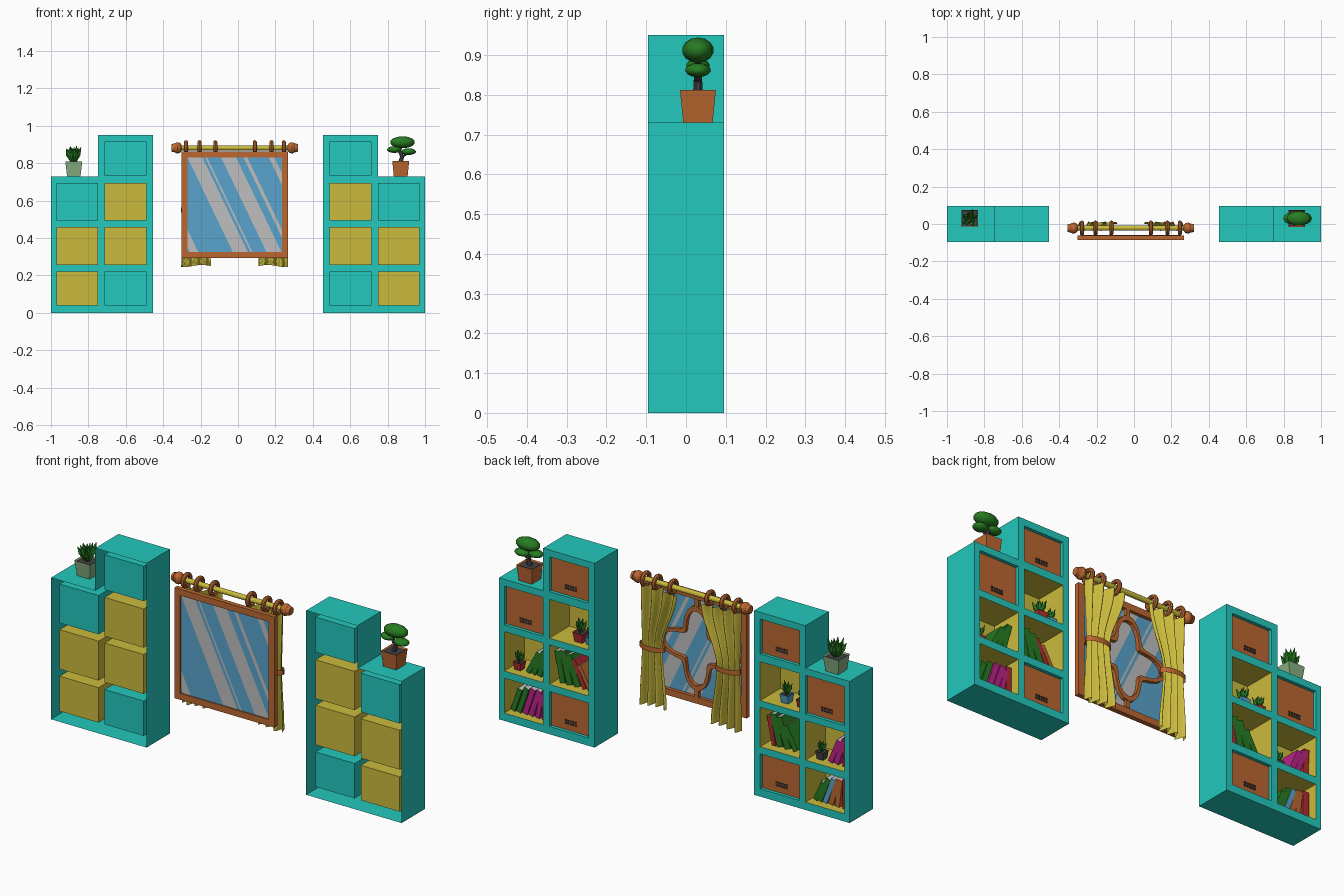
import bpy, bmesh, math, random
from mathutils import Vector, Matrix

if "Cube" in bpy.data.objects:
    bpy.data.objects.remove(bpy.data.objects["Cube"])
random.seed(4)

COLS = {"teal": (.017, .578, .515), "yellow": (.6, .5, .047), "wood": (.5, .137, .03),
        "glass_blue": (.1, .37, .61), "light_grey": (.52, .52, .52), "leaf_green": (.02, .2, .016),
        "sage": (.24, .43, .22), "red": (.45, .025, .03), "magenta": (.5, .017, .25),
        "dark_grey": (.06, .055, .065)}
MATS = {}
for n, c in COLS.items():
    MATS[n] = bpy.data.materials.new(n)
    MATS[n].diffuse_color = (*c, 1)


def finish(name, bm, mats, smooth=False):
    me = bpy.data.meshes.new(name)
    bm.to_mesh(me)
    bm.free()
    for m in mats:
        me.materials.append(MATS[m])
    if smooth:
        me.shade_smooth()
    ob = bpy.data.objects.new(name, me)
    bpy.context.collection.objects.link(ob)
    return ob


def quad(bm, pts, mi=0):
    f = bm.faces.new([bm.verts.new(p) for p in pts])
    f.material_index = mi


def add_box(bm, lo, hi):
    lo, hi = Vector(lo), Vector(hi)
    return bmesh.ops.create_cube(bm, size=1, matrix=Matrix.Translation((lo + hi) / 2) @ Matrix.Diagonal((*(hi - lo), 1)))


def add_cone(bm, a, b, r1, r2, seg=8, spin=0.0):
    a, b = Vector(a), Vector(b)
    rot = (b - a).to_track_quat('Z', 'Y').to_matrix().to_4x4()
    bmesh.ops.create_cone(bm, cap_ends=True, segments=seg, radius1=r1, radius2=r2, depth=(b - a).length,
                          matrix=Matrix.Translation((a + b) / 2) @ rot @ Matrix.Rotation(spin, 4, 'Z'))


def add_ball(bm, c, r, u=12, v=8):
    bmesh.ops.create_uvsphere(bm, u_segments=u, v_segments=v, radius=1,
                              matrix=Matrix.Translation(c) @ Matrix.Diagonal((*r, 1)))


# ---------- bookcases: open-backed shell, cubby boxes, doors ----------
YB, YF = -.095, .095
ROWS = [(.04, .22), (.257, .46), (.495, .695), (.735, .915)]
COLX = [(.97, .748), (.713, .49)]
XS = [1, .97, .748, .713, .49, .455]
ZS = [0, .04, .22, .257, .46, .495, .695, .73, .735, .915, .95]
OUT = [(1, 0), (1, .73), (.748, .73), (.748, .95), (.455, .95), (.455, 0)]
DOORS = [(0, 2), (1, 0), (1, 3)]


def bookcase(s, side):
    bm = bmesh.new()
    for i in range(6):
        (x1, z1), (x2, z2) = OUT[i], OUT[(i + 1) % 6]
        quad(bm, [(s*x1, YB, z1), (s*x1, YF, z1), (s*x2, YF, z2), (s*x2, YB, z2)])
    # face frame with openings
    for i in range(5):
        for k in range(10):
            zc = (ZS[k] + ZS[k+1]) / 2
            if i in (1, 3) and any(a < zc < b for a, b in ROWS[:3 if i == 1 else 4]):
                continue
            if i < 2 and zc > .73:
                continue
            quad(bm, [(s*XS[i], YF, ZS[k]), (s*XS[i], YF, ZS[k+1]), (s*XS[i+1], YF, ZS[k+1]), (s*XS[i+1], YF, ZS[k])])
    bmesh.ops.remove_doubles(bm, verts=bm.verts, dist=1e-5)
    bmesh.ops.recalc_face_normals(bm, faces=bm.faces)
    finish(side + "_bookcase_shell", bm, ["teal"])
    bm, bd, bh = bmesh.new(), bmesh.new(), bmesh.new()
    for c, (xa, xb) in enumerate(COLX):
        for r, (za, zb) in enumerate(ROWS[:3 + c]):
            door = (c, r) in DOORS
            mi, yb = (0 if door else 1), -.068
            x1, x2 = sorted((s*xa, s*xb))
            ring = [(x1, za), (x2, za), (x2, zb), (x1, zb)]
            quad(bm, [(x, yb, z) for x, z in ring], mi)
            for j in range(4):
                (p, q), (u, v) = ring[j], ring[(j + 1) % 4]
                quad(bm, [(p, yb, q), (p, YF, q), (u, YF, v), (u, yb, v)], mi)
            if door:
                add_box(bd, (x1, .064, za), (x2, .078, zb))
                # small pull made of two rows of studs
                for k in range(5):
                    for row in range(2):
                        px, pz = (x1 + x2)/2 + (k - 2)*.014, za + .035 + row*.014
                        add_box(bh, (px - .004, .077, pz - .004), (px + .004, .083, pz + .004))
    finish(side + "_cubbies", bm, ["teal", "yellow"])
    finish(side + "_doors", bd, ["wood"])
    finish(side + "_door_pulls", bh, ["dark_grey"])


bookcase(-1, "left")
bookcase(1, "right")


# ---------- books: coloured cover, grey page edge on top ----------
def book(x, z, w, h, tilt, col, d=.10):
    bm = bmesh.new()
    add_box(bm, (-w/2, -d/2, 0), (w/2, d/2, h))
    top = max(bm.faces, key=lambda f: f.calc_center_median().z)
    bmesh.ops.inset_individual(bm, faces=[top], thickness=.004)
    top.material_index = 1
    bmesh.ops.transform(bm, verts=bm.verts, matrix=Matrix.Translation((x, .005, z + w/2*abs(math.sin(tilt)) + .001))
                        @ Matrix.Rotation(tilt, 4, 'Y'))
    finish("book", bm, [col, "light_grey"])


def shelf_of_books(z, items):
    for x, w, h, t, col in items:
        book(x, z, w, h, t, col)


R1, R2, R3 = ROWS[0][0], ROWS[1][0], ROWS[2][0]
shelf_of_books(R1, [(.95, .026, .125, -.33, "leaf_green"), (.917, .026, .14, -.33, "leaf_green"),
                    (.882, .028, .145, -.33, "magenta"), (.848, .028, .145, -.33, "magenta"),
                    (.81, .024, .13, -.2, "magenta"), (.768, .03, .15, 0, "red")])
shelf_of_books(R2, [(.865, .024, .13, -.5, "leaf_green"), (.835, .024, .14, -.45, "leaf_green"),
                    (.80, .026, .15, -.25, "leaf_green")])
shelf_of_books(R2, [(.665, .03, .16, .2, "leaf_green"), (.625, .035, .17, .25, "leaf_green"),
                    (.58, .035, .16, .35, "leaf_green"), (.54, .022, .15, .45, "red"), (.51, .02, .13, .5, "wood")])
shelf_of_books(R1, [(-.80, .026, .135, -.38, "leaf_green"), (-.83, .024, .14, -.36, "glass_blue"),
                    (-.863, .028, .14, -.3, "wood"), (-.775, .022, .11, -.42, "leaf_green"),
                    (-.90, .026, .14, -.12, "wood"), (-.948, .034, .15, 0, "red")])
shelf_of_books(R2, [(-.86, .026, .13, -.4, "magenta"), (-.893, .028, .14, -.35, "magenta"),
                    (-.945, .028, .15, -.05, "red")])
shelf_of_books(R2, [(-.54, .022, .15, .2, "red"), (-.575, .035, .165, .25, "leaf_green"),
                    (-.62, .035, .16, .35, "leaf_green"), (-.665, .03, .13, .5, "leaf_green")])


# ---------- potted plants ----------
def pot(name, x, y, z, w1, w2, h, col):
    bm = bmesh.new()
    add_cone(bm, (x, y, z), (x, y, z + h), w1*.707, w2*.707, 4, math.pi/4)
    top = max(bm.faces, key=lambda f: f.calc_center_median().z)
    bmesh.ops.inset_individual(bm, faces=[top], thickness=w2*.1, depth=-h*.08)
    top.material_index = 1
    finish(name, bm, [col, "dark_grey"])


def leaves(name, x, y, z, size, n):
    bm = bmesh.new()
    for i in range(n):
        a, lean = i*2.4, .12 + .5*(i/n)
        d = Vector((math.cos(a)*lean, math.sin(a)*lean, 1)).normalized()
        b = Vector((x, y, z)) + Vector((d.x, d.y, 0))*size*.12
        m = b + d*size*random.uniform(.45, .55)
        add_cone(bm, b, m, size*.07, size*.14, 5)
        add_cone(bm, m, b + d*size*random.uniform(.85, 1.0), size*.14, size*.01, 5)
    finish(name, bm, ["leaf_green"])


def small_plant(x, z, col, k=1.0):
    y = .035
    pot("small_pot", x, y, z, .034*k, .046*k, .04*k, col)
    leaves("small_leaves", x, y, z + .036*k, .06*k, 7)


pot("sage_pot", -.878, .03, .73, .072, .09, .08, "sage")
leaves("succulent_leaves", -.878, .03, .8, .098, 13)
small_plant(.925, R2, "red")
small_plant(.575, R3, "red", 1.25)
small_plant(.515, R3, "glass_blue")
small_plant(-.60, R3, "glass_blue", 1.1)
small_plant(-.69, R3, "red")
small_plant(-.80, R2, "dark_grey")

# small shaped tree
pot("tree_pot", .87, .03, .73, .074, .09, .082, "wood")
bm = bmesh.new()
P = [(.868, .03, .80), (.878, .03, .835), (.862, .03, .865), (.88, .03, .90)]
for i in range(3):
    add_cone(bm, P[i], P[i+1], .013 - .002*i, .011 - .002*i, 7)
add_cone(bm, P[1], (.915, .03, .858), .007, .005, 6)
add_cone(bm, P[2], (.835, .03, .868), .006, .005, 6)
finish("tree_trunk", bm, ["dark_grey"])
bm = bmesh.new()
for c, r in [((.88, .03, .912), (.066, .04, .032)), ((.835, .03, .873), (.038, .03, .018)),
             ((.912, .03, .862), (.04, .032, .018))]:
    add_ball(bm, c, r, 12, 7)
finish("tree_foliage", bm, ["leaf_green"], True)

# ---------- window ----------
CX, CZ, HW, HI = -.0175, .5775, .285, .252
bm = bmesh.new()
for s in (-1, 1):
    x1, x2 = sorted((CX + s*HI, CX + s*HW))
    add_box(bm, (x1, -.086, CZ - HW), (x2, -.062, CZ + HW))
    z1, z2 = sorted((CZ + s*HI, CZ + s*HW))
    add_box(bm, (CX - HI, -.086, z1), (CX + HI, -.062, z2))
finish("window_frame", bm, ["wood"])

# pane cut by diagonal lines, stripes coloured by band
STRIPES = [(-.50, -.455), (-.27, -.19), (-.175, -.165), (-.09, -.01), (.03, .05), (.165, .195)]
bm = bmesh.new()
quad(bm, [(CX + a*HI, -.079, CZ + b*HI) for a, b in ((-1, -1), (1, -1), (1, 1), (-1, 1))])
for x0 in [v for st in STRIPES for v in st]:
    bmesh.ops.bisect_plane(bm, geom=bm.verts[:] + bm.edges[:] + bm.faces[:],
                           plane_co=(x0, 0, .83), plane_no=(1, 0, .48))
for f in bm.faces:
    c = f.calc_center_median()
    u = c.x + .48*(c.z - .83)
    f.material_index = int(any(a < u < b for a, b in STRIPES))
finish("window_pane", bm, ["glass_blue", "light_grey"])

# star-shaped glazing bar and spokes behind the pane
bm = bmesh.new()
rings, N = [], 48
for i in range(N):
    t = 2*math.pi*i/N
    r = .155 + .05*math.cos(4*t)
    rings.append([bm.verts.new((CX + (r + d)*math.cos(t), y, CZ + (r + d)*math.sin(t)))
                  for d, y in ((-.013, -.077), (.013, -.077), (.013, -.058), (-.013, -.058))])
for i in range(N):
    a, b = rings[i], rings[(i + 1) % N]
    for j in range(4):
        bm.faces.new((a[j], a[(j+1) % 4], b[(j+1) % 4], b[j]))
bmesh.ops.recalc_face_normals(bm, faces=bm.faces)
for s in (-1, 1):
    a, b = sorted((s*.21, s*HI))
    add_box(bm, (CX + a, -.077, CZ - .011), (CX + b, -.06, CZ + .011))
    add_box(bm, (CX - .011, -.077, CZ + a), (CX + .011, -.06, CZ + b))
finish("glazing_bars", bm, ["wood"])

# ---------- curtain rod, finials, rings ----------
RY, RZ = -.022, .882
bm = bmesh.new()
add_cone(bm, (CX - .31, RY, RZ), (CX + .31, RY, RZ), .013, .013, 12)
finish("curtain_rod", bm, ["yellow"])
bm = bmesh.new()
for s in (-1, 1):
    add_ball(bm, (CX + s*.305, RY, RZ), (.025, .03, .03))
    add_cone(bm, (CX + s*.322, RY, RZ), (CX + s*.337, RY, RZ), .024, .02, 12)
finish("rod_finials", bm, ["wood"])
for x in (-.278, -.206, -.121, .09, .179, .245):
    bpy.ops.mesh.primitive_torus_add(major_segments=16, minor_segments=8, major_radius=.03, minor_radius=.011,
                                     location=(x, RY, RZ), rotation=(0, math.pi/2, 0))
    ob = bpy.context.object
    ob.name = "curtain_ring"
    ob.data.materials.append(MATS["wood"])

# ---------- gathered curtains and tie bands ----------
TIE = .55
for s, side in ((-1, "left"), (1, "right")):
    bm = bmesh.new()
    NU, NV, grid = 32, 20, []
    for j in range(NV + 1):
        z = .855 - .605*j/NV
        k = (.855 - z)/(.855 - TIE) if z > TIE else (TIE - z)/(TIE - .25)
        k = k*k*(3 - 2*k)
        inner = .07 + .085*k if z > TIE else .155 - .028*k
        outer = .284 - .008*k if z > TIE else .276 + .01*k
        amp = .024 - .008*k if z > TIE else .016 + .01*k
        grid.append([bm.verts.new((CX + s*(inner + (outer - inner)*i/NU),
                                   -.012 + amp*math.sin(7*math.pi*i/NU + .5), z + .006*math.sin(5*i/NU)*(j == NV)))
                     for i in range(NU + 1)])
    for j in range(NV):
        for i in range(NU):
            q = (grid[j][i], grid[j][i+1], grid[j+1][i+1], grid[j+1][i])
            bm.faces.new(q if s < 0 else q[::-1])
    finish(side + "_curtain", bm, ["yellow"], True)
    bm = bmesh.new()
    bmesh.ops.create_cone(bm, cap_ends=False, segments=20, radius1=1, radius2=1, depth=1,
                          matrix=Matrix.Translation((CX + s*.216, -.012, TIE)) @ Matrix.Diagonal((.07, .034, .026, 1)))
    finish(side + "_tie_band", bm, ["wood"])

for m in bpy.data.materials:
    if m.users and not m.is_grease_pencil:
        m.use_nodes = True
        m.node_tree.nodes["Principled BSDF"].inputs["Base Color"].default_value = m.diffuse_color
